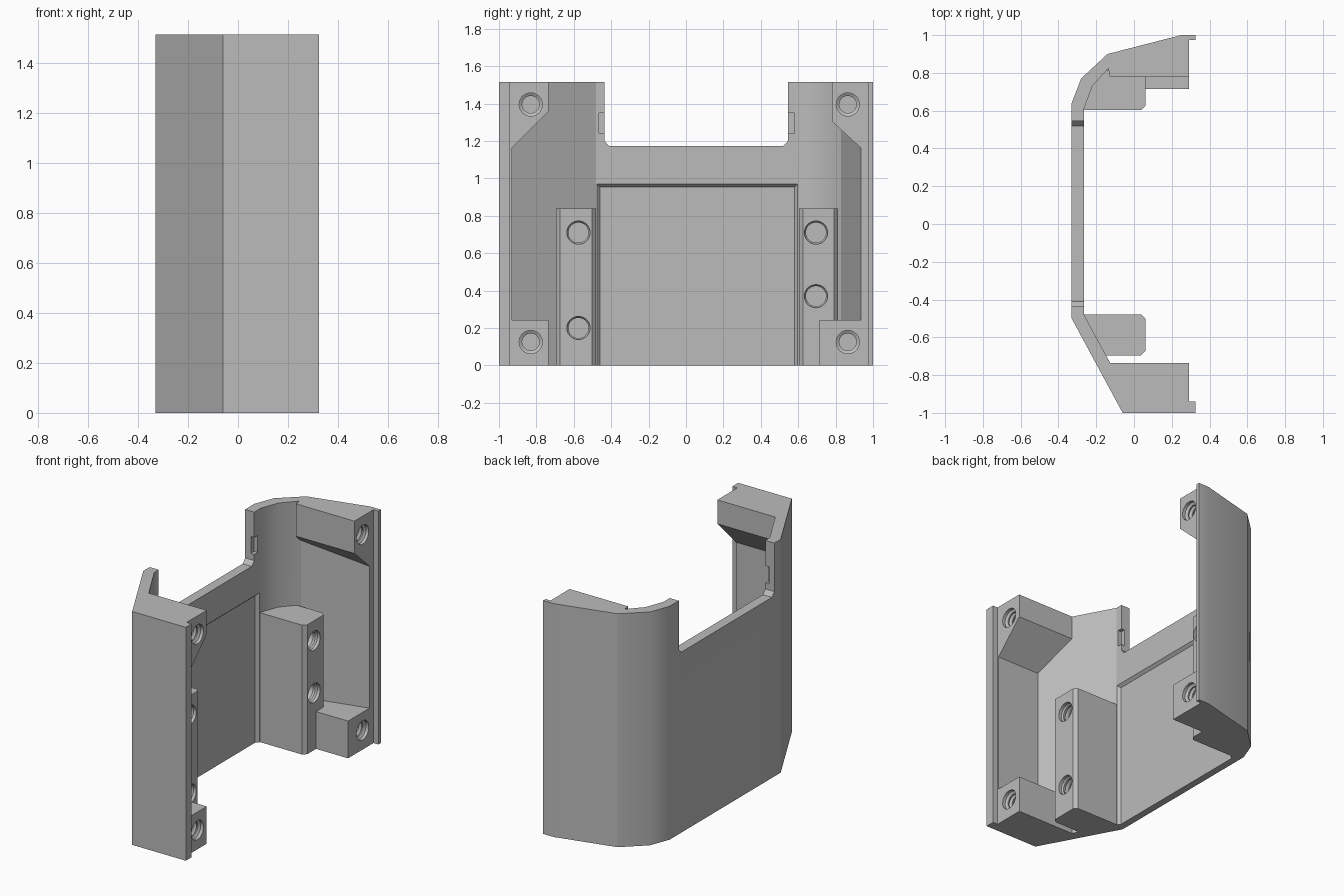
import bpy
import bmesh
from math import cos, sin, pi, radians

if "Cube" in bpy.data.objects:
    bpy.data.objects.remove(bpy.data.objects["Cube"])

TOP = 1.515
grey = bpy.data.materials.new("plain grey")
grey.use_nodes = True
grey.diffuse_color = (0.5, 0.5, 0.5, 1)
grey.node_tree.nodes["Principled BSDF"].inputs["Base Color"].default_value = (0.5, 0.5, 0.5, 1)


def make_object(name, bm):
    bmesh.ops.recalc_face_normals(bm, faces=bm.faces)
    mesh = bpy.data.meshes.new(name)
    bm.to_mesh(mesh)
    bm.free()
    mesh.materials.append(grey)
    ob = bpy.data.objects.new(name, mesh)
    bpy.context.collection.objects.link(ob)
    return ob


def loft(name, rings):
    """Closed solid through a list of equal-length point rings."""
    bm = bmesh.new()
    loops = [[bm.verts.new(p) for p in ring] for ring in rings]
    n = len(loops[0])
    for a, b in zip(loops, loops[1:]):
        for i in range(n):
            j = (i + 1) % n
            bm.faces.new((a[i], a[j], b[j], b[i]))
    bm.faces.new(loops[0])
    bm.faces.new(loops[-1])
    return make_object(name, bm)


def prism(name, plan, bottom, top):
    """Extrude an x-y plan upward; bottom may be a rule of y."""
    low = bottom if callable(bottom) else lambda y: bottom
    return loft(name, [[(x, y, low(y)) for x, y in plan],
                       [(x, y, top) for x, y in plan]])


def combine(target, part, operation):
    mod = target.modifiers.new(operation, 'BOOLEAN')
    mod.operation = operation
    mod.solver = 'EXACT'
    mod.object = part
    bpy.context.view_layer.objects.active = target
    bpy.ops.object.modifier_apply(modifier=mod.name)
    bpy.data.objects.remove(part)


def threaded_hole(x, y, z, outer, inner, depth):
    """Horizontal hole with a counterbore and thread ridges."""
    steps = [(x + 0.02, outer), (x - 0.02, outer)]
    pitch = 0.03
    for k in range(3):
        start = x - 0.02 - k * pitch
        steps += [(start - 0.01, inner), (start - 0.018, inner), (start - pitch + 0.002, outer - 0.003)]
    end = steps[-1][0]
    steps += [(end - 0.01, inner), (x - depth, inner)]
    angles = [2 * pi * i / 28 for i in range(28)]
    return loft("hole", [[(px, y + r * cos(a), z + r * sin(a)) for a in angles]
                         for px, r in steps])


# Folded wall with retaining lips on both open edges
wall = [(0.325, -1), (-0.06, -1), (-0.33, -0.5), (-0.33, 0.64), (-0.28, 0.77),
        (-0.14, 0.9), (0.25, 1), (0.325, 1), (0.325, 0.975), (0.29, 0.975),
        (0.29, 0.935), (-0.13, 0.83), (-0.22, 0.73), (-0.265, 0.61),
        (-0.265, -0.48), (-0.02, -0.93), (0.29, -0.93), (0.29, -0.94), (0.325, -0.94)]
housing = prism("housing", wall, 0, TOP)

# Cable opening in the top edge, with chamfered lower corners
opening = [(-0.435, 1.6), (-0.435, 1.2), (-0.41, 1.172), (0.52, 1.172), (0.545, 1.2), (0.545, 1.6)]
combine(housing, loft("opening", [[(x, y, z) for y, z in opening] for x in (-0.5, -0.1)]), 'DIFFERENCE')

# Shallow pocket on the inside of the wall, with sloping edges
pocket = []
for x, inset in ((-0.283, 0.016), (-0.265, 0), (-0.24, 0)):
    y0, y1, z1 = -0.477 + inset, 0.597 - inset, 0.97 - inset
    pocket.append([(x, y0, -0.1), (x, y1, -0.1), (x, y1, z1), (x, y0, z1)])
combine(housing, loft("pocket", pocket), 'DIFFERENCE')

# Latch notches beside the opening
for y0, y1 in ((-0.465, -0.4), (0.5, 0.58)):
    notch = [(-0.29, y0), (-0.2, y0), (-0.2, y1), (-0.29, y1)]
    combine(housing, prism("notch", notch, 1.24, 1.35), 'DIFFERENCE')

# Corner screw blocks; the upper ones have sloping undersides
front_block = [(0.29, -0.96), (0.29, -0.735), (-0.14, -0.735), (-0.03, -0.96)]
back_top = [(0.29, 0.96), (0.29, 0.78), (-0.13, 0.78), (-0.14, 0.86)]
back_low = [(0.29, 0.96), (0.29, 0.715), (-0.14, 0.715), (-0.14, 0.86)]
blocks = [(front_block, 0, 0.242), (back_low, 0, 0.242),
          (front_block, lambda y: 1.36 + (-0.735 - y) * -1, TOP),
          (back_top, lambda y: 1.305 - (y - 0.78) * 0.92, TOP)]
blocks[2] = (front_block, lambda y: 1.36 - (-0.735 - y), TOP)
for plan, low, high in blocks:
    combine(housing, prism("screw_block", plan, low, high), 'UNION')

# Inner mounting columns with chamfered front corners
c = 0.022
for y0, y1, back in ((-0.695, -0.48, ((-0.3, -0.49), (-0.19, -0.695))),
                     (0.603, 0.813, ((-0.17, 0.813), (-0.29, 0.66)))):
    face = [(0.06 - c, y0), (0.06, y0 + c), (0.06, y1 - c), (0.06 - c, y1)]
    if y0 < 0:
        plan = face + [(-0.275, y1), (-0.3, -0.5), (-0.19, y0)]
    else:
        plan = face + [(-0.17, y1), (-0.29, 0.66), (-0.275, y0)]
    combine(housing, prism("column", plan, 0, 0.84), 'UNION')

# Threaded screw holes
for y in (-0.83, 0.865):
    for z in (0.125, 1.395):
        combine(housing, threaded_hole(0.29, y, z, 0.062, 0.046, 0.25), 'DIFFERENCE')
for y, heights in ((-0.575, (0.2, 0.71)), (0.695, (0.37, 0.71))):
    for z in heights:
        combine(housing, threaded_hole(0.06, y, z, 0.062, 0.054, 0.22), 'DIFFERENCE')

# Smooth the rounded bend, keeping creases sharp
bpy.ops.object.select_all(action='DESELECT')
housing.select_set(True)
bpy.context.view_layer.objects.active = housing
bpy.ops.object.shade_smooth_by_angle(angle=radians(27))
